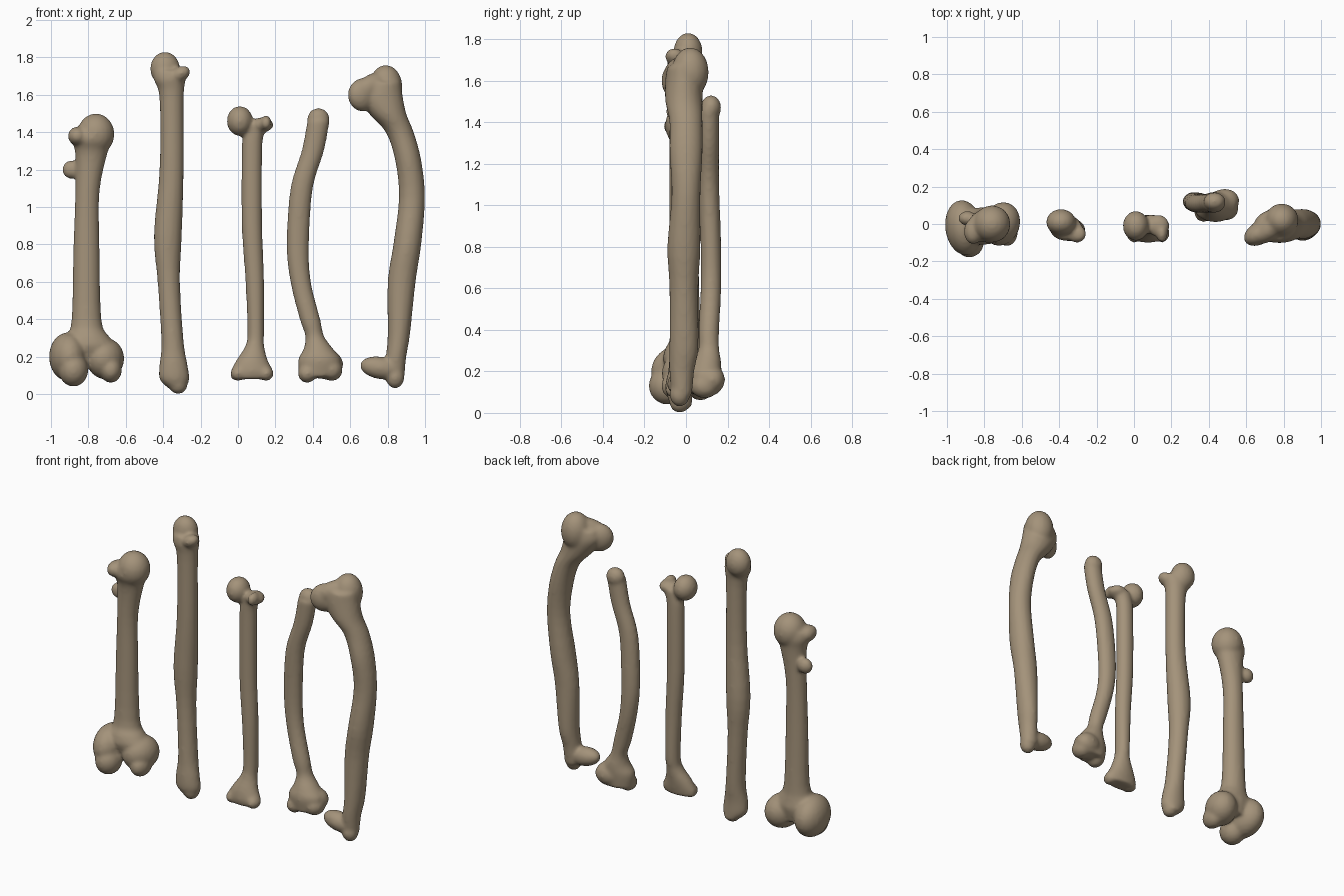
import bpy
import bmesh
from math import cos, sin, radians, tau
from mathutils import Matrix, Vector

UNIT = 0.01   # all tables below are in hundredths of a unit
SIDES = 20

if "Cube" in bpy.data.objects:
    bpy.data.objects.remove(bpy.data.objects["Cube"], do_unlink=True)

bone_material = bpy.data.materials.new("bone tan")
bone_material.use_nodes = True
bone_colour = (0.37, 0.29, 0.195, 1)
bone_material.diffuse_color = bone_colour
bone_material.node_tree.nodes["Principled BSDF"].inputs["Base Color"].default_value = bone_colour


def spline(before, start, end, after, t):
    """Smooth blend between two neighbouring rows of a profile."""
    return [b + t / 2 * (c - a + t * (2 * a - 5 * b + 4 * c - d + t * (3 * (b - c) + d - a)))
            for a, b, c, d in zip(before, start, end, after)]


def add_shaft(bm, rows, steps=4):
    """Loft oval rings; each row is height, left edge, right edge, depth centre, half depth."""
    last = len(rows) - 1
    samples = []
    for i in range(last):
        for step in range(steps):
            samples.append(spline(rows[max(i - 1, 0)], rows[i], rows[i + 1],
                                  rows[min(i + 2, last)], step / steps))
    samples.append(rows[last])
    rings = []
    for z, left, right, y, depth in samples:
        middle, half = (left + right) / 2, (right - left) / 2
        rings.append([bm.verts.new(Vector((middle + half * cos(tau * k / SIDES),
                                           y + depth * sin(tau * k / SIDES), z)) * UNIT)
                      for k in range(SIDES)])
    for low, high in zip(rings, rings[1:]):
        for k in range(SIDES):
            n = (k + 1) % SIDES
            bm.faces.new((low[k], low[n], high[n], high[k]))
    bm.faces.new(rings[0][::-1])
    bm.faces.new(rings[-1])


def add_knob(bm, centre, radii, yaw=0, tilt=0):
    """Add an ellipsoid, turned about the vertical and tipped in the front plane."""
    matrix = (Matrix.Translation(Vector(centre) * UNIT)
              @ Matrix.Rotation(radians(yaw), 4, "Z")
              @ Matrix.Rotation(radians(tilt), 4, "Y")
              @ Matrix.Diagonal((*(Vector(radii) * UNIT), 1)))
    bmesh.ops.create_uvsphere(bm, u_segments=SIDES, v_segments=SIDES // 2 + 2,
                              radius=1, matrix=matrix)


def build_bone(name, rows, knobs):
    """Fuse a shaft and its knobs into one softened surface."""
    bm = bmesh.new()
    add_shaft(bm, rows)
    for knob in knobs:
        add_knob(bm, *knob)
    bmesh.ops.recalc_face_normals(bm, faces=bm.faces)
    mesh = bpy.data.meshes.new(name)
    bm.to_mesh(mesh)
    bm.free()
    mesh.materials.append(bone_material)
    bone = bpy.data.objects.new(name, mesh)
    bpy.context.collection.objects.link(bone)
    fuse = bone.modifiers.new("fuse", "REMESH")
    fuse.mode = "VOXEL"
    fuse.voxel_size = 0.011
    fuse.use_smooth_shade = True
    soften = bone.modifiers.new("soften", "SMOOTH")
    soften.factor = 0.5
    soften.iterations = 7
    return bone


# Thigh bone: two rounded condyles below, a broad head and a small side bump above
build_bone("thigh_bone", [
    (16, -90, -70, 0, 7), (25, -96, -65, -1, 10), (31, -92, -69, -1, 9),
    (40, -89, -73, 0, 7), (80, -88, -74, 0, 6), (108, -87, -74, 0, 6),
    (128, -87, -70, 0, 7), (136, -89, -67, -1, 9), (141, -88, -68, -1, 8),
], [
    ((-91, -2, 20), (10, 15, 13), 8),
    ((-88, -9, 13), (8, 9, 9), 0),
    ((-71, 0, 19), (10, 12, 11), -20),
    ((-68, -4, 13), (6, 8, 7), 0),
    ((-76, 0, 139), (10, 10, 11), 0),
    ((-86, -4, 138), (5, 7, 5), 0),
    ((-89, 3, 120), (5, 4, 5), 0, -30),
])

# Long straight bone: round top with a side beak and a blunt lower tip
build_bone("straight_bone", [
    (3, -37, -28, -2, 5), (8, -42, -26, -3, 6), (16, -42, -27, -3, 6),
    (28, -41, -29, -2, 6), (60, -43, -31, -1, 6), (85, -45, -30, -1, 7),
    (120, -42, -29, -2, 6), (158, -42, -29, -2, 6), (168, -45, -28, -2, 7),
    (173, -45, -28, -2, 6),
], [
    ((-39, 1, 174), (8, 7, 9), 0),
    ((-31, -5, 171), (6, 5, 4), -20, -30),
    ((-32, -3, 5), (5, 5, 5), 0),
])

# Slim bone: ball head, opposite lobe and a flared wedge foot
build_bone("slim_bone", [
    (8, -4, 18, -4, 5), (12, -4, 19, -4, 6), (18, -1, 16, -3, 6),
    (26, 4, 14, -1, 5), (34, 5, 14, 0, 5), (60, 4, 14, 0, 5),
    (90, 2, 13, 0, 5), (130, 2, 13, 0, 5), (139, 3, 14, 0, 5),
    (144, 4, 16, 0, 5),
], [
    ((1, -1, 146), (7, 8, 8), 0),
    ((13, -1, 144), (6, 6, 4), 30),
    ((15, -5, 145), (3, 5, 4), 0),
    ((0, -5, 11), (4, 5, 4), 0),
    ((15, -5, 11), (4, 5, 4), 0),
])

# Bowed bone: rounded top end and a bulbous foot, set further back
build_bone("bowed_bone", [
    (9, 33, 53, 9, 7), (18, 32, 55, 9, 8), (24, 35, 51, 10, 7),
    (31, 36, 46, 11, 5), (40, 33, 44, 11, 5), (60, 28, 39, 12, 5),
    (80, 26, 38, 12, 5), (110, 28, 40, 11, 5), (130, 34, 46, 11, 5),
    (146, 37, 49, 11, 5),
], [
    ((43, 12, 147), (6, 5, 6), 0),
    ((46, 10, 16), (11, 8, 8), 30),
    ((37, 7, 11), (5, 6, 5), 0),
    ((50, 9, 13), (6, 7, 6), 0),
])

# Curved bone: wide sloping crown, thick bowed shaft and a pointed side foot
build_bone("curved_bone", [
    (9, 78, 89, -2, 5), (20, 79, 90, -2, 6), (32, 80, 92, -1, 7),
    (60, 80, 95, -1, 7), (80, 83, 98, -1, 8), (105, 86, 100, 0, 7),
    (125, 84, 98, 0, 8), (140, 79, 94, 0, 8), (150, 70, 90, -1, 9),
    (160, 64, 88, -1, 9), (167, 66, 87, -1, 8),
], [
    ((79, 2, 164), (9, 9, 12), 30),
    ((67, -5, 160), (9, 6, 9), 30, 15),
    ((74, -2, 165), (13, 6, 7), 35, -15),
    ((76, -3, 14), (11, 6, 6), 0, 10),
    ((84, -3, 9), (5, 5, 6), 0),
])
